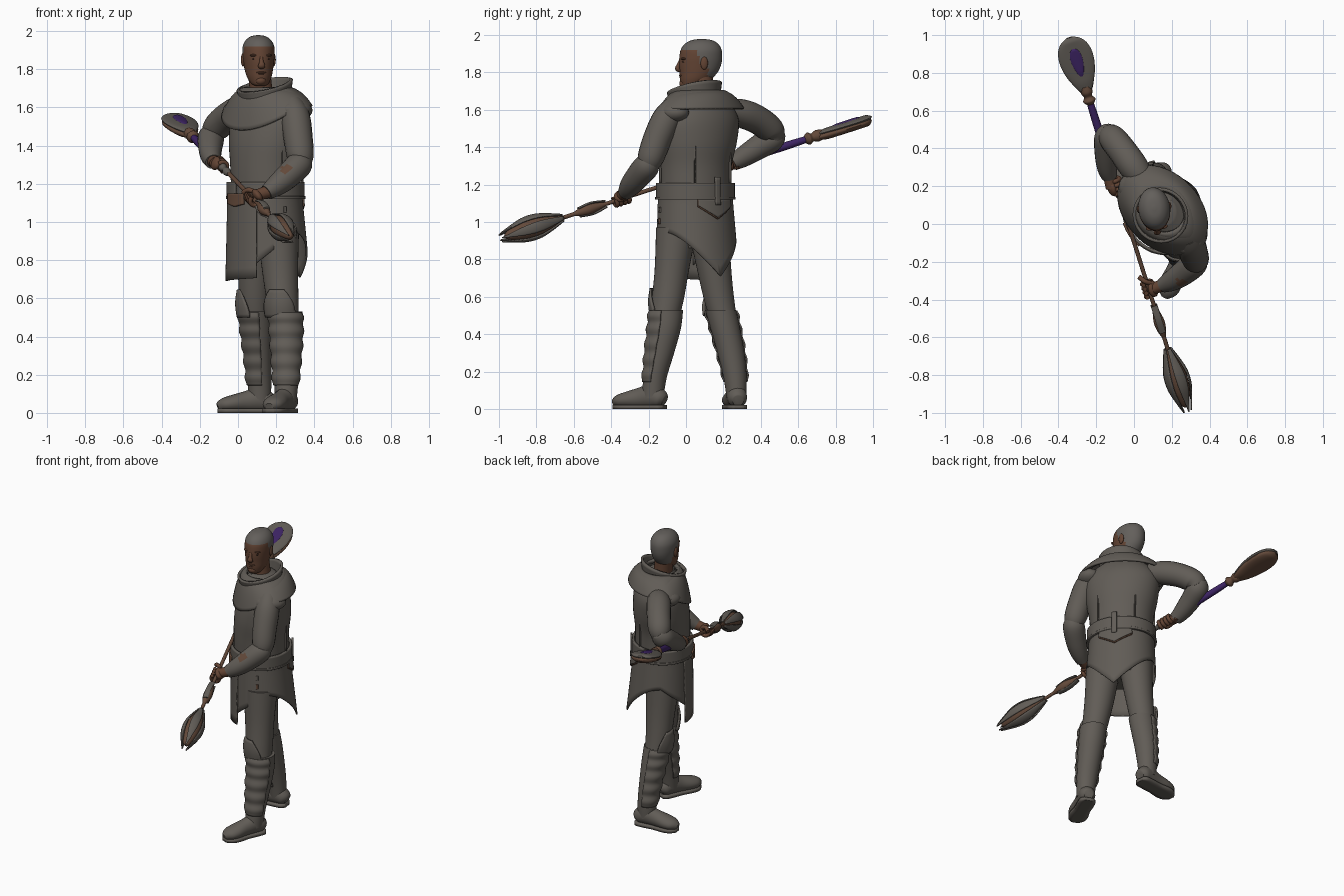
import bpy, bmesh, math
from mathutils import Vector as V

if "Cube" in bpy.data.objects:
    bpy.data.objects.remove(bpy.data.objects["Cube"])

def mat(name, r, g, b):
    m = bpy.data.materials.new(name)
    m.diffuse_color = (r, g, b, 1)
    m.use_nodes = True
    m.node_tree.nodes["Principled BSDF"].inputs["Base Color"].default_value = m.diffuse_color
    return m

CLOTH = mat("charcoal cloth", .12, .108, .094)
SKIN = mat("brown skin", .125, .058, .034)
WOOD = mat("brown wood", .125, .067, .042)
PURPLE = mat("purple", .048, .018, .13)
HAIR = mat("grey hair", .125, .115, .105)
EYE = mat("dark eye", .05, .025, .018)
R = math.radians
UP = V((0, 0, 1))

def spline(rows, u):
    # Catmull-Rom through rows of equal length
    n = len(rows) - 1
    i = min(int(u * n), n - 1)
    t = u * n - i
    q = [rows[min(max(i + k, 0), n)] for k in (-1, 0, 1, 2)]
    return [.5 * (2*b + (c-a)*t + (2*a-5*b+4*c-d)*t*t + (3*b-a-3*c+d)*t**3) for a, b, c, d in zip(*q)]

def grid(name, fn, nu, nv, mats, closed=True, solid=0, rule=None):
    bm = bmesh.new()
    cols = nv if closed else nv + 1
    g = [[bm.verts.new(fn(i / nu, j / nv)) for j in range(cols)] for i in range(nu + 1)]
    for i in range(nu):
        for j in range(nv):
            k = (j + 1) % cols
            bm.faces.new((g[i][j], g[i][k], g[i+1][k], g[i+1][j]))
    if closed and not solid:
        bm.faces.new(g[0])
        bm.faces.new(g[-1])
    bmesh.ops.recalc_face_normals(bm, faces=bm.faces)
    if rule:
        for f in bm.faces:
            f.material_index = rule(f.calc_center_median())
    me = bpy.data.meshes.new(name)
    bm.to_mesh(me)
    bm.free()
    for m in (mats if isinstance(mats, list) else [mats]):
        me.materials.append(m)
    ob = bpy.data.objects.new(name, me)
    bpy.context.collection.objects.link(ob)
    bpy.context.view_layer.objects.active = ob
    ob.select_set(True)
    bpy.ops.object.shade_smooth_by_angle(angle=R(45))
    ob.select_set(False)
    if solid:
        s = ob.modifiers.new("thickness", 'SOLIDIFY')
        s.thickness, s.offset = solid, 0
    return ob

def axes(fx, fy):
    f = V((fx, fy, 0)).normalized()
    return f, V((-f.y, f.x, 0))          # forward, left

def loft(name, rows, fwd, mats, nv=32, rule=None):
    # stacked horizontal ellipses: x, y, z, half width, half depth
    f, l = axes(*fwd)
    def fn(u, t):
        x, y, z, a, b = spline(rows, u)
        return V((x, y, z)) + f*b*math.cos(t*math.tau) + l*a*math.sin(t*math.tau)
    return grid(name, fn, (len(rows)-1)*6, nv, mats, rule=rule)

def tube(name, rows, mats, up=UP, nv=20, rule=None):
    # swept ellipses along a path: x, y, z, side radius, up radius
    def fn(u, t):
        x, y, z, a, b = spline(rows, u)
        d = V(spline(rows, min(u+.01, 1))[:3]) - V(spline(rows, max(u-.01, 0))[:3])
        s = d.cross(up).normalized()
        w = s.cross(d).normalized()
        return V((x, y, z)) + s*max(a, .001)*math.cos(t*math.tau) + w*max(b, .001)*math.sin(t*math.tau)
    return grid(name, fn, (len(rows)-1)*5, nv, mats, rule=rule)

def ball(name, c, f, l, size, m):
    c, w = V(c), f.cross(l).normalized()
    def fn(u, t):
        p, q = math.pi*(.01 + .98*u), t*math.tau
        return c + f*size[0]*math.sin(p)*math.cos(q) + l*size[1]*math.sin(p)*math.sin(q) + w*size[2]*math.cos(p)
    return grid(name, fn, 12, 18, m)

# torso
HIP, CHEST = (-.8, -.6), (-.7, -.71)
loft("torso_coat", [(.145,.05,.86,.15,.13), (.145,.05,1.0,.19,.165), (.145,.05,1.16,.197,.172),
     (.145,.05,1.3,.205,.175), (.15,.06,1.43,.23,.178), (.155,.07,1.55,.235,.16),
     (.155,.07,1.64,.18,.12), (.14,.07,1.7,.08,.08)], HIP, CLOTH, 40)

# bands that follow the waist: skirt panels, belt, flaps
hf, hl = axes(*HIP)
def band(name, t0, t1, top, low, off, m, solid=.01, nv=40):
    def fn(u, t):
        a = t0 + (t1-t0)*t
        z = top + (low(a)-top)*u
        fl = off + (.06 - .05*math.cos(R(a)))*max(0, 1.12-z)
        return V((.145, .05, z)) + hf*(.175+fl)*math.cos(R(a)) + hl*(.2+fl)*math.sin(R(a))
    return grid(name, fn, 8, nv, m, False, solid)

def hem(a):
    # lowest at the back point, high at the sides, dropping again to the front
    s = min(a, 360-a)
    if s > 95:
        return .71 + .235*math.sin(R((180-s)*90/85))
    return .77 + .175*(s-30)/65
band("front_tabard", -46, 36, 1.15, lambda a: .69 + .0002*(a+46), .012, CLOTH)
band("back_skirt", 30, 330, 1.15, hem, .004, CLOTH, .01, 72)
band("belt", 0, 360, 1.21, lambda a: 1.125, .012, CLOTH, .016, 60)
band("belt_edge", 0, 360, 1.135, lambda a: 1.12, .017, CLOTH, .014, 60)
band("back_flap_trim", 150, 210, 1.12, lambda a: 1.015 + .0022*abs(a-180), .012, WOOD, .008)
band("back_flap", 151, 209, 1.12, lambda a: 1.023 + .0022*abs(a-180), .017, CLOTH, .01)
band("back_strap", 176, 184, 1.24, lambda a: 1.09, .022, CLOTH, .014, 4)
band("belt_pouch", -22, 16, 1.15, lambda a: 1.08 + .0008*abs(a), .022, WOOD, .016, 10)
for k, a in enumerate((75, 145, 215, 285)):
    band("coat_seam_%d" % k, a, a+2, 1.5, lambda a: 1.2, .008, CLOTH, .012, 2)
for k in range(3):
    band("skirt_toggle_%d" % k, 78, 82, 1.08-.06*k, lambda a: 1.05-.06*k, .011, WOOD if k == 1 else CLOTH, .01, 3)

# shoulder mantle and tall collar
cf, cl = axes(*CHEST)
def mantle_fn(grow, hem_up):
    def fn(u, t):
        a = t*math.tau
        low = 1.605 + hem_up - .125*max(0, math.cos(a))**1.4
        w, d = .12 + (.15+grow)*u**.75, .11 + (.08+grow)*u**.6
        z = 1.695 + (low-1.695)*u**1.5
        return V((.152, .073, z)) + cf*d*math.cos(a) + cl*w*math.sin(a)
    return fn
grid("shoulder_mantle", mantle_fn(0, 0), 14, 56, CLOTH, True, .014)
grid("upper_mantle", mantle_fn(-.045, .035), 10, 56, CLOTH, True, .024)
def collar(u, t):
    a = t*math.tau
    z = 1.645 + (.075 - .04*math.cos(a))*u
    r = .125 + .012*u
    return V((.14, .045, z)) + cf*r*math.cos(a) + cl*(r+.005)*math.sin(a)
grid("collar", collar, 6, 40, CLOTH, True, .016)
for s, n in ((1, "left"), (-1, "right")):
    ball(n + "_shoulder_plate", V((.155, .072, 1.585)) + cl*.205*s, cf, cl, (.1, .078, .055), CLOTH)

# head
df, dl = axes(.13, -.99)
HC = V((.108, .075, 0))
def hp(fw, lt, z):
    return HC + df*fw + dl*lt + UP*z
def hair(c):
    k = (c-HC).dot(df)
    return int(c.z > 1.918 or (k < .03 and c.z > 1.885) or (k < .012 and c.z > 1.85) or (k < -.035 and c.z > 1.77))
HEAD = [(1.712,.068,.022,.02), (1.725,.05,.045,.05), (1.76,.026,.064,.082), (1.80,.008,.074,.102),
        (1.84,0,.08,.113), (1.88,-.004,.084,.115), (1.92,-.006,.082,.11), (1.952,-.008,.066,.09),
        (1.972,-.01,.04,.055), (1.979,-.01,.008,.01)]
loft("head", [(*hp(o, 0, z), a, b) for z, o, a, b in HEAD], (.13, -.99), [SKIN, HAIR], 44, hair)
loft("neck", [(.13,.08,1.62,.07,.07), (.12,.08,1.7,.06,.065), (.11,.08,1.79,.06,.065)], (.13,-.99), SKIN)
tube("nose", [(*hp(.108, 0, 1.865), .008, .006), (*hp(.116, 0, 1.84), .011, .01),
     (*hp(.121, 0, 1.818), .019, .013), (*hp(.106, 0, 1.807), .014, .006)], SKIN, df)
ball("upper_lip", hp(.101, 0, 1.783), df, dl, (.013, .026, .006), SKIN)
ball("lower_lip", hp(.098, 0, 1.773), df, dl, (.013, .022, .007), SKIN)
ball("chin", hp(.09, 0, 1.74), df, dl, (.022, .028, .022), SKIN)
for s, n in ((1, "left"), (-1, "right")):
    ball(n + "_ear", hp(-.012, .081*s, 1.85), df, dl, (.02, .011, .035), SKIN)
    ball(n + "_eye", hp(.094, .034*s, 1.855), df, dl, (.008, .013, .004), EYE)
    ball(n + "_brow", hp(.092, .034*s, 1.873), df, dl, (.015, .024, .007), SKIN)

# legs and boots
def leg(side, pants, boot, fwd):
    f, l = axes(*fwd)
    loft(side + "_trouser_leg", pants, fwd, CLOTH)
    loft(side + "_boot", boot, fwd, CLOTH)
    def shin(u, t):
        x, y, z, a, b = spline(boot, .02 + .78*u)
        q, k = R(-95 + 190*t), .001 + .008*math.sin(u*math.pi*5)**2
        return V((x, y, z)) + f*(b+k)*math.cos(q) + l*(a+k)*math.sin(q)
    grid(side + "_shin_guard", shin, 40, 20, CLOTH, False, .008)
    kx, ky = pants[-2][:2]
    def knee(u, t):
        q, r = (t-.5)*2.3*(1-.6*u*u), .088 + .009*math.sin(u*math.pi)
        return V((kx, ky, .50+.145*u)) + f*r*math.cos(q) + l*r*math.sin(q)
    grid(side + "_knee_guard", knee, 8, 14, CLOTH, False, .012)
    c = V((*boot[-1][:2], 0))
    foot = [(-.072,.03,.03,.045), (-.05,.05,.05,.055), (0,.053,.065,.07), (.07,.052,.055,.06),
            (.14,.06,.045,.05), (.19,.052,.036,.042), (.222,.022,.022,.03)]
    tube(side + "_foot", [(*(c + f*o + UP*z), a, b) for o, a, b, z in foot], CLOTH)
    def sole(u, t):
        o, a, _, _ = spline(foot, t)
        return c + f*o + l*a*(2*u-1) + UP*.011
    grid(side + "_sole", sole, 4, 30, CLOTH, False, .022)

leg("left", [(.21,-.05,.97,.11,.11), (.22,-.075,.75,.095,.092), (.235,-.1,.57,.082,.085), (.25,-.13,.4,.07,.07)],
    [(.25,-.105,.53,.086,.09), (.255,-.115,.43,.084,.088), (.255,-.14,.3,.075,.077),
     (.253,-.165,.17,.065,.062), (.25,-.18,.06,.055,.06)], (-.38, -.92))
leg("right", [(.09,.12,.97,.11,.11), (.09,.15,.75,.092,.092), (.088,.18,.57,.08,.08), (.095,.22,.4,.066,.066)],
    [(.09,.185,.53,.083,.085), (.097,.21,.43,.079,.08), (.105,.24,.3,.072,.07),
     (.112,.262,.17,.062,.063), (.115,.27,.06,.053,.058)], (-.98, -.12))

# arms
tube("left_upper_arm", [(.28,-.06,1.62,.06,.06), (.3,-.105,1.55,.077,.077), (.315,-.155,1.44,.076,.076),
     (.325,-.19,1.34,.07,.07), (.31,-.21,1.29,.05,.05)], CLOTH, V((.9, -.3, .1)))
tube("left_gauntlet", [(.348,-.175,1.34,.035,.035), (.325,-.205,1.305,.068,.068), (.26,-.26,1.24,.066,.066),
     (.2,-.30,1.19,.056,.056), (.15,-.325,1.155,.04,.04)], [CLOTH, WOOD],
     rule=lambda c: int((c-V((.25, -.32, 1.285))).length < .036))
tube("right_upper_arm", [(.06,.22,1.59,.06,.06), (.0,.3,1.58,.077,.077), (-.06,.385,1.545,.076,.076),
     (-.115,.455,1.49,.072,.072), (-.13,.475,1.44,.05,.05)], CLOTH)
tube("right_gauntlet", [(-.13,.505,1.49,.035,.035), (-.14,.465,1.45,.068,.068), (-.145,.38,1.395,.064,.064),
     (-.142,.30,1.345,.054,.054), (-.13,.25,1.315,.042,.042)], CLOTH)

# staff, following a slanted line given by its y value
def S(y):
    return V((-.03 - .315*y, y, 1.235 + .322*y))
D = (S(1)-S(0)).normalized()
W = D.cross(UP).normalized()
N = W.cross(D)
def turned(name, prof, m):
    return tube(name, [(*S(y), r, r) for y, r in prof], m, nv=16)
turned("staff_shaft", [(-.72,.011), (-.3,.011), (.3,.012), (.72,.014)], WOOD)
turned("staff_purple_grip", [(.3,.015), (.4,.021), (.55,.021), (.645,.018)], PURPLE)
turned("staff_upper_knot", [(.635,.018), (.655,.034), (.675,.022), (.70,.032), (.73,.026)], WOOD)
turned("staff_lower_node", [(-.60,.010), (-.56,.024), (-.52,.029), (-.48,.022), (-.44,.012)], WOOD)
turned("staff_mid_knot", [(.05,.012), (.09,.022), (.13,.014), (.16,.022), (.19,.012)], CLOTH)

# spoon-shaped upper end with purple inset
LOBE = [(0,.022), (.1,.045), (.35,.08), (.6,.094), (.8,.085), (.93,.058), (1,.02)]
def lobe(name, y0, y1, k, lift, thick, m):
    def fn(u, t):
        e, w = spline(LOBE, u)
        q = t*math.tau
        h = thick*min(1, w/.06)
        return S(y0 + (y1-y0)*e) + W*w*k*math.cos(q) + N*(h*math.sin(q) + lift)
    grid(name, fn, 30, 24, m)
lobe("spoon_back", .69, .985, .95, -.008, .026, WOOD)
lobe("spoon_face", .70, .99, .98, .010, .016, CLOTH)
lobe("spoon_inset", .785, .935, .36, .022, .009, PURPLE)

# caged lower end: wooden core with grey petals
turned("lower_core", [(-.66,.014), (-.72,.034), (-.80,.054), (-.88,.05), (-.95,.024), (-.97,.005)], WOOD)
PET = [(-.66,.018), (-.72,.042), (-.79,.063), (-.86,.063), (-.93,.043), (-.99,.022)]
for k in range(5):
    def petal(u, t):
        y, r = spline(PET, u)
        q = math.tau*k/5 + (t-.5)*.9*(1 - .8*u**4)
        return S(y) + W*r*math.cos(q) + N*r*math.sin(q)
    grid("lower_petal_%d" % k, petal, 18, 6, CLOTH, False, .008)
for k in range(2):
    tube("node_leaf_%d" % k, [(*(S(y) + N*o*(1-2*k)), .018, .006) for y, o in ((-.43,.016), (-.5,.030), (-.57,.022))], CLOTH, N)

# hands with fingers curled around the staff
def hand(side, y, out, wrist):
    b = D.cross(out).normalized()
    c = S(y)
    ball(side + "_palm", c + out*.028, D, out, (.045, .022, .036), SKIN)
    tube(side + "_wrist", [(*wrist, .034, .034), (*(c + out*.03), .03, .03)], SKIN)
    for i in range(4):
        o = c + D*(.024*i - .036)
        arc = [o + (out*math.cos(R(a)) + b*math.sin(R(a)))*.027 for a in (20, 80, 140, 200, 260)]
        tube("%s_finger_%d" % (side, i), [(*p, .012, .012) for p in arc], SKIN, D, 10)
    th = [c + D*.03 + (out*math.cos(R(a)) - b*math.sin(R(a)))*.03 + D*a*.0004 for a in (10, 70, 130)]
    tube(side + "_thumb", [(*p, .013, .013) for p in th], SKIN, D, 10)
hand("left", -.345, (W*.8 + N*.6).normalized(), (.16, -.32, 1.16))
hand("right", .2, (-W*.9 + N*.3).normalized(), (-.13, .26, 1.32))
